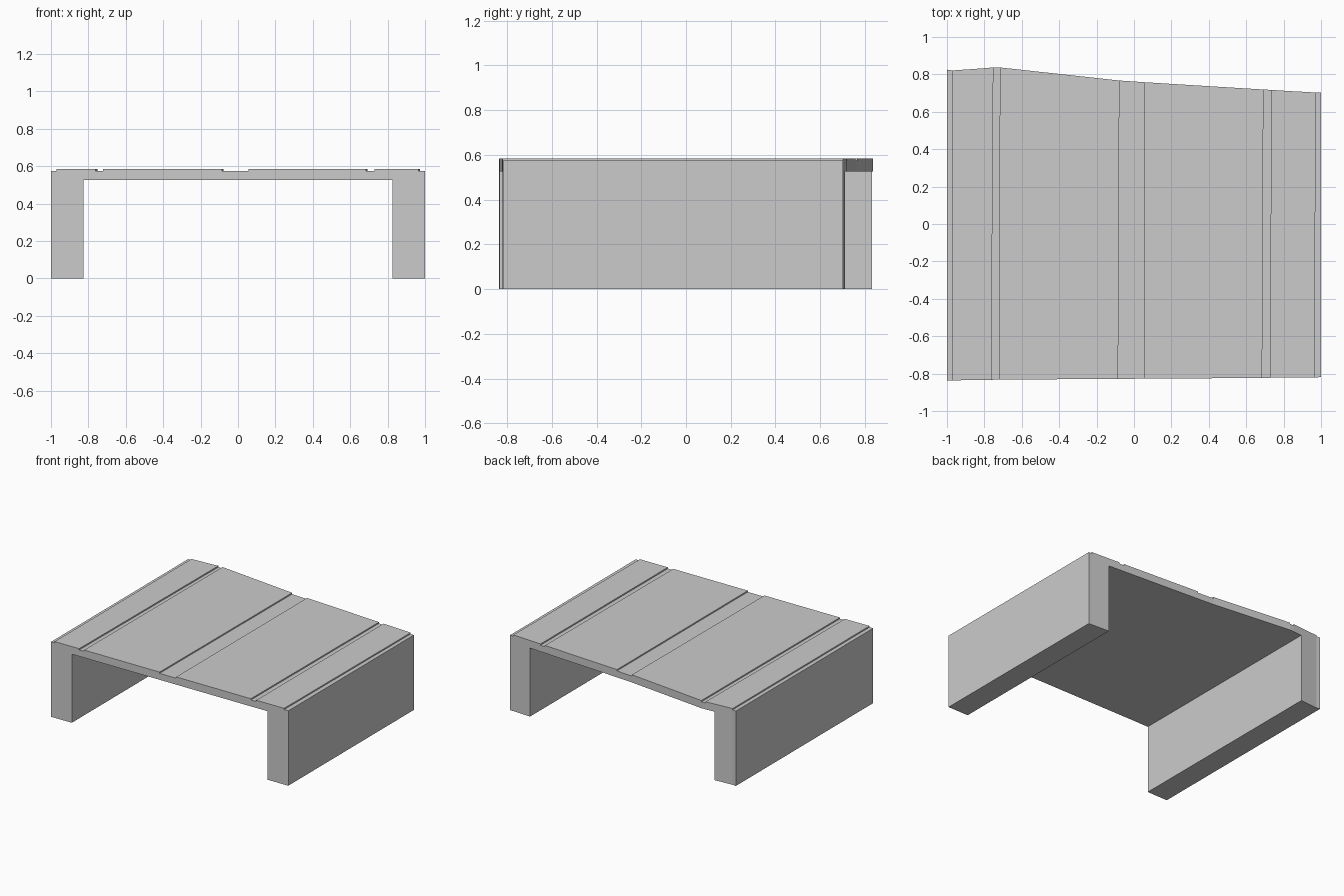
import bpy, bmesh

if "Cube" in bpy.data.objects:
    bpy.data.objects.remove(bpy.data.objects["Cube"])

# Cross stations: x at front, x at back, y at front, y at back
stations = [
    (-1.000, -1.000, -0.837, 0.825), (-0.970, -0.970, -0.836, 0.821),
    (-0.825, -0.825, -0.834, 0.831), (-0.763, -0.752, -0.833, 0.837),
    (-0.722, -0.717, -0.832, 0.837), (-0.085, -0.078, -0.828, 0.767),
    (0.055, 0.055, -0.827, 0.758), (0.685, 0.692, -0.823, 0.719),
    (0.730, 0.732, -0.822, 0.717), (0.825, 0.825, -0.821, 0.711),
    (0.965, 0.972, -0.820, 0.703), (1.000, 1.000, -0.819, 0.702),
]
HIGH, LOW, DECK = 0.584, 0.574, 0.525
# Bottom and top height of each strip between stations
strips = [(0, LOW), (0, HIGH), (DECK, HIGH), (DECK, LOW), (DECK, HIGH),
          (DECK, LOW), (DECK, HIGH), (DECK, LOW), (DECK, HIGH),
          (0, HIGH), (0, LOW)]

bm = bmesh.new()


def front(s, z):
    return (s[0], s[2], z)


def back(s, z):
    return (s[1], s[3], z)


def quad(*points):
    bm.faces.new([bm.verts.new(p) for p in points])


def wall(s, z0, z1, to_right):
    pts = [front(s, z0), back(s, z0), back(s, z1), front(s, z1)]
    quad(*(pts if to_right else pts[::-1]))


# Deck, grooves and legs
for a, b, (lo, hi) in zip(stations, stations[1:], strips):
    quad(front(a, hi), front(b, hi), back(b, hi), back(a, hi))
    quad(front(a, lo), back(a, lo), back(b, lo), front(b, lo))
    quad(front(a, lo), front(b, lo), front(b, hi), front(a, hi))
    quad(back(b, lo), back(a, lo), back(a, hi), back(b, hi))

# Outer sides, then groove steps and inner leg faces
wall(stations[0], *strips[0], False)
wall(stations[-1], *strips[-1], True)
for s, (lo1, hi1), (lo2, hi2) in zip(stations[1:], strips, strips[1:]):
    if hi1 != hi2:
        wall(s, min(hi1, hi2), max(hi1, hi2), hi1 > hi2)
    if lo1 != lo2:
        wall(s, min(lo1, lo2), max(lo1, lo2), lo1 < lo2)

bmesh.ops.remove_doubles(bm, verts=bm.verts, dist=1e-5)
# Merge flat strips where no step divides them
bmesh.ops.dissolve_limit(bm, angle_limit=0.002, verts=bm.verts, edges=bm.edges)
mesh = bpy.data.meshes.new("bridge_deck")
bm.to_mesh(mesh)
bm.free()
bpy.context.collection.objects.link(bpy.data.objects.new("bridge_deck", mesh))
